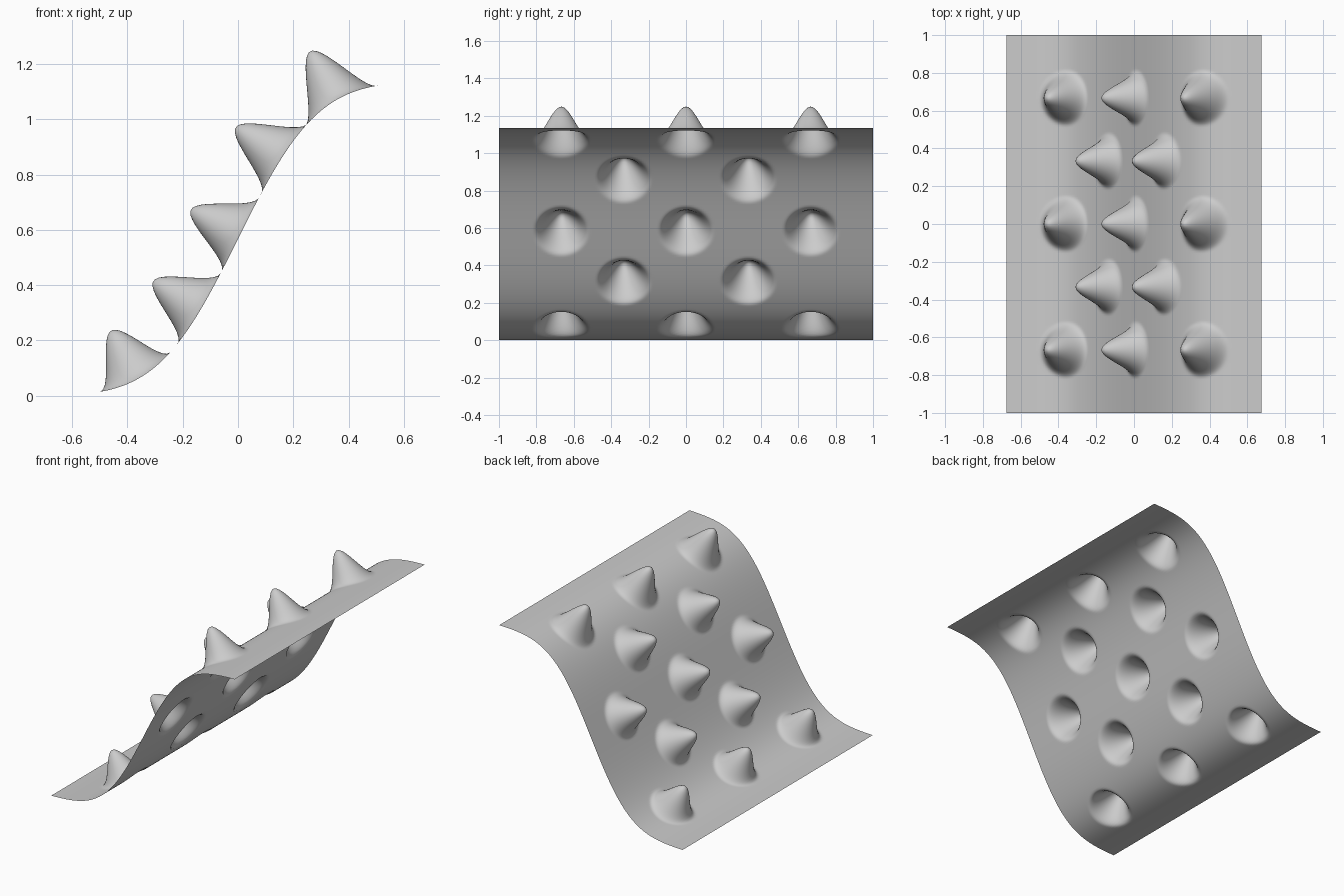
import bpy, bmesh, math
from mathutils import Vector

if "Cube" in bpy.data.objects:
    bpy.data.objects.remove(bpy.data.objects["Cube"])

HALF_X, HALF_Y, HEIGHT, STEEP = 0.675, 1.0, 1.135, 3.12
COLS, ROWS = 150, 180
BUMP_R, BUMP_H = 0.15, 0.2


def profile(x):
    """S-shaped cross-section of the sheet."""
    return HEIGHT / 2 * (1 + math.erf(STEEP * x) / math.erf(STEEP * HALF_X))


def normal(x):
    e = 1e-4
    slope = (profile(x + e) - profile(x - e)) / (2 * e)
    return Vector((-slope, 0, 1)).normalized()


# Cross-section points spaced evenly along its length
fine = [-HALF_X + 2 * HALF_X * i / 3000 for i in range(3001)]
length = [0.0]
for a, b in zip(fine, fine[1:]):
    length.append(length[-1] + math.hypot(b - a, profile(b) - profile(a)))
section, j = [], 0
for i in range(COLS + 1):
    while j < 3000 and length[j] < length[-1] * i / COLS - 1e-9:
        j += 1
    section.append(fine[j])

# Staggered rows of bumps, pushed out along the sheet normal
wide, narrow = (-2 / 3, 0, 2 / 3), (-1 / 3, 1 / 3)
bumps = []
for x, ys in ((-0.36, wide), (-0.135, narrow), (0.008, wide), (0.16, narrow), (0.36, wide)):
    bumps += [(Vector((x, y, profile(x))), normal(x)) for y in ys]

# Sheet grid with smooth bell-shaped bumps
bm = bmesh.new()
grid = []
for x in section:
    line = []
    for k in range(ROWS + 1):
        p = Vector((x, -HALF_Y + 2 * HALF_Y * k / ROWS, profile(x)))
        push = Vector()
        for centre, n in bumps:
            d = 1 - (p - centre).length / BUMP_R
            if d > 0:
                push += n * BUMP_H * d * d * (3 - 2 * d)
        line.append(bm.verts.new(p + push))
    grid.append(line)
for a, b in zip(grid, grid[1:]):
    for k in range(ROWS):
        bm.faces.new((a[k], b[k], b[k + 1], a[k + 1])).smooth = True

mesh = bpy.data.meshes.new("bumpy_sheet")
bm.to_mesh(mesh)
bm.free()
sheet = bpy.data.objects.new("bumpy_sheet", mesh)
bpy.context.collection.objects.link(sheet)

grey = bpy.data.materials.new("light_grey")
grey.diffuse_color = (0.6, 0.6, 0.6, 1)
grey.use_nodes = True
grey.node_tree.nodes["Principled BSDF"].inputs["Base Color"].default_value = grey.diffuse_color
mesh.materials.append(grey)
